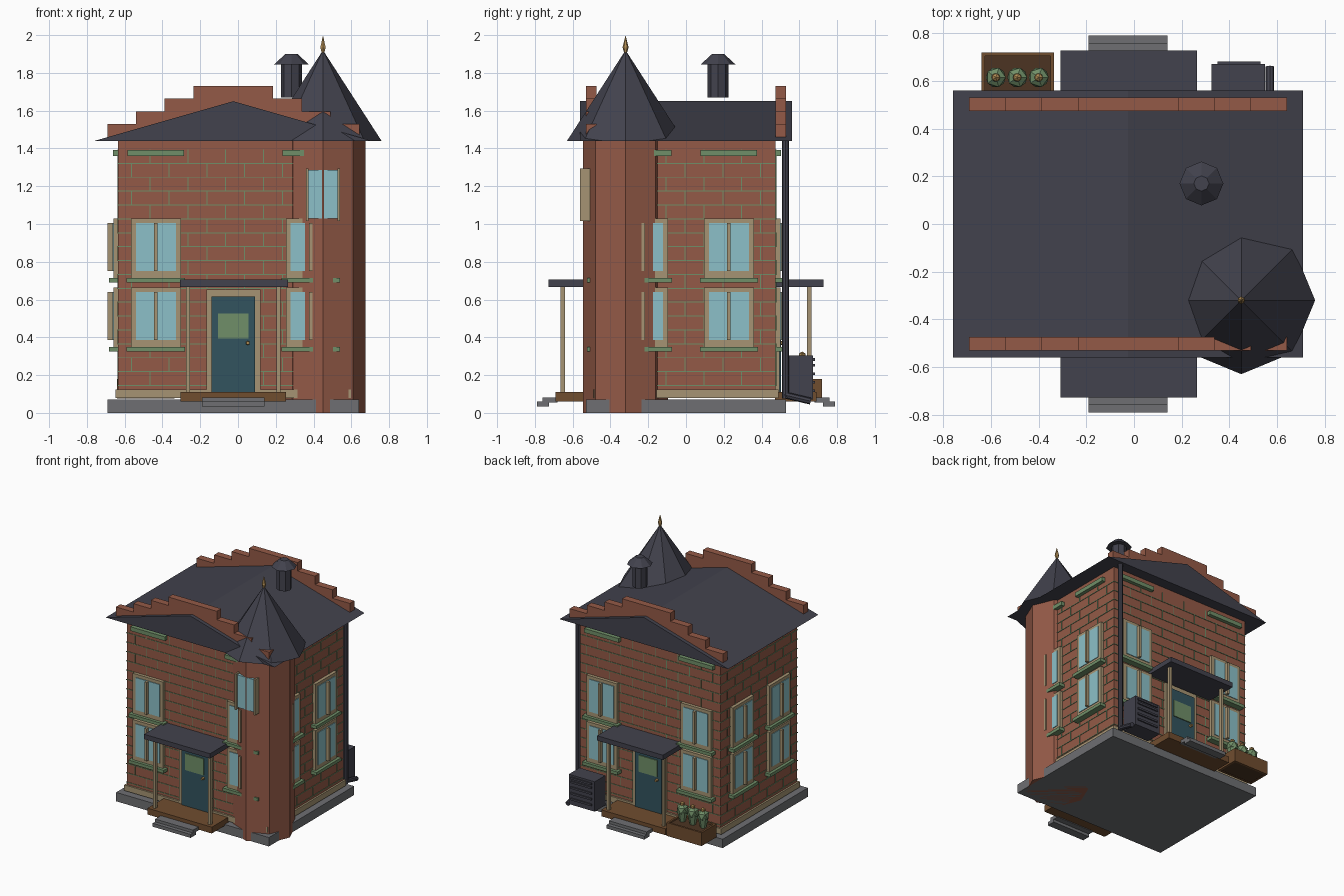
import bpy, bmesh, math
from mathutils import Matrix, Vector

if "Cube" in bpy.data.objects:
    bpy.data.objects.remove(bpy.data.objects["Cube"])

def mat(name, r, g, b):
    m = bpy.data.materials.new(name)
    lin = [((c / 255 + 0.055) / 1.055) ** 2.4 for c in (r, g, b)]
    m.diffuse_color = (*lin, 1)
    m.use_nodes = True
    m.node_tree.nodes["Principled BSDF"].inputs["Base Color"].default_value = m.diffuse_color
    return m

BRICK = mat("brick red", 148, 90, 71)
SLATE = mat("dark slate", 66, 66, 77)
TAN = mat("tan trim", 166, 148, 115)
GLASS = mat("window glass", 140, 192, 200)
GREEN = mat("sage green", 112, 143, 104)
TEAL = mat("teal door", 50, 84, 94)
STONE = mat("grey stone", 110, 111, 114)
WOOD = mat("brown wood", 112, 77, 47)
SOIL = mat("dark soil", 76, 52, 34)
GOLD = mat("gold", 176, 140, 84)

def finish(name, bm, m):
    bmesh.ops.recalc_face_normals(bm, faces=bm.faces)
    me = bpy.data.meshes.new(name)
    bm.to_mesh(me)
    bm.free()
    me.materials.append(m)
    ob = bpy.data.objects.new(name, me)
    bpy.context.collection.objects.link(ob)
    return ob

def boxes(name, m, items):
    """Each item: (x0, x1, y0, y1, z0, z1)."""
    bm = bmesh.new()
    for x0, x1, y0, y1, z0, z1 in items:
        mtx = Matrix.Translation(((x0 + x1) / 2, (y0 + y1) / 2, (z0 + z1) / 2)) @ \
            Matrix.Diagonal((abs(x1 - x0), abs(y1 - y0), abs(z1 - z0), 1))
        bmesh.ops.create_cube(bm, size=1, matrix=mtx)
    return finish(name, bm, m)

def cone(name, m, a, b, r1, r2, n=8):
    """Frustum from point a to point b."""
    a, b = Vector(a), Vector(b)
    rot = Vector((0, 0, 1)).rotation_difference(b - a).to_matrix().to_4x4()
    bm = bmesh.new()
    bmesh.ops.create_cone(bm, cap_ends=True, segments=n, radius1=r1, radius2=r2,
                          depth=(b - a).length, matrix=Matrix.Translation((a + b) / 2) @ rot)
    return finish(name, bm, m)

X0, X1, Y = -0.635, 0.585, 0.475   # outer wall planes
CX = -0.025

def on_wall(side, u0, u1, d0, d1, z0, z1):
    """Box placed on a wall: u along it, d outwards."""
    if side == "front":
        return (u0, u1, -Y - d0, -Y - d1, z0, z1)
    if side == "back":
        return (u0, u1, Y + d0, Y + d1, z0, z1)
    if side == "left":
        return (X0 - d0, X0 - d1, u0, u1, z0, z1)
    return (X1 + d0, X1 + d1, u0, u1, z0, z1)

# Main house masses
boxes("foundation", STONE, [(-0.69, 0.64, -0.53, 0.53, 0, 0.07)])
boxes("brick_walls", BRICK, [(X0, X1, -Y, Y, 0.08, 1.44)])
boxes("base_trim", TAN, [(X0 - 0.014, X1 + 0.014, -Y - 0.014, Y + 0.014, 0.08, 0.125)])

# Mortar courses and staggered joints
courses, step = [], 0.0735
for i in range(17):
    z = 0.145 + i * step
    courses.append((X0 - 0.004, X1 + 0.004, -Y - 0.004, Y + 0.004, z - 0.0025, z + 0.0025))
    for side, a, b in (("front", X0, X1), ("back", X0, X1), ("left", -Y, Y), ("right", -Y, Y)):
        u = a + (0.07 if i % 2 else 0.17)
        while u < b - 0.03:
            courses.append(on_wall(side, u - 0.0025, u + 0.0025, -0.01, 0.003, z, min(z + step, 1.43)))
            u += 0.2
boxes("mortar_lines", GREEN, courses)

# Gable roof prism
bm = bmesh.new()
ring = [[bm.verts.new((x, y, z)) for x, z in ((-0.76, 1.44), (0.71, 1.44), (CX, 1.65))]
        for y in (-0.56, 0.56)]
for r in ring:
    bm.faces.new(r)
for i in range(3):
    j = (i + 1) % 3
    bm.faces.new((ring[0][i], ring[0][j], ring[1][j], ring[1][i]))
finish("main_roof", bm, SLATE)

# Stepped parapets at both gables
steps = []
for s in (-1, 1):
    for k in range(3):
        for e in (-1, 1):
            o, i = 0.667 - 0.152 * k, 0.515 - 0.152 * k
            steps.append((CX + e * o, CX + e * i, s * 0.475, s * 0.53, 1.445, 1.53 + 0.0667 * k))
    steps.append((CX - 0.211, CX + 0.211, s * 0.475, s * 0.53, 1.445, 1.73))
boxes("stepped_gables", BRICK, steps)

# Corner tower with pointed roof and finial
TX, TY = 0.45, -0.32
cone("tower_wall", BRICK, (TX, TY, 0), (TX, TY, 1.45), 0.225, 0.225)
cone("tower_roof", SLATE, (TX, TY, 1.44), (TX, TY, 1.92), 0.31, 0)
cone("finial_base", GOLD, (TX, TY, 1.90), (TX, TY, 1.935), 0.006, 0.016, 6)
cone("finial_tip", GOLD, (TX, TY, 1.935), (TX, TY, 2.0), 0.016, 0, 6)
boxes("tower_window_glass", GLASS, [(TX - 0.08, TX + 0.08, -0.543, -0.50, 1.03, 1.285)])
boxes("tower_window_jambs", TAN, [(TX + e * 0.076, TX + e * 0.09, -0.56, -0.50, 1.015, 1.295)
                                  for e in (-1, 1)])

# Roof vent
VX, VY = 0.283, 0.17
cone("vent_pipe", SLATE, (VX, VY, 1.67), (VX, VY, 1.85), 0.055, 0.055)
cone("vent_cap", SLATE, (VX, VY, 1.845), (VX, VY, 1.90), 0.092, 0.032)

# Windows: two columns and two storeys on every wall
frames, panes, mullions, sills, lintels = [], [], [], [], []
for side in ("front", "back", "left", "right"):
    for c in ((-0.435, 0.385) if side in ("front", "back") else (-0.227, 0.227)):
        lintels.append(on_wall(side, c - 0.15, c + 0.15, 0, 0.028, 1.36, 1.392))
        for z in (0.385, 0.75):
            frames.append(on_wall(side, c - 0.132, c + 0.132, -0.01, 0.025, z - 0.035, z + 0.28))
            panes.append(on_wall(side, c - 0.106, c + 0.106, 0.02, 0.03, z, z + 0.255))
            mullions.append(on_wall(side, c - 0.009, c + 0.009, 0.02, 0.055, z, z + 0.255))
            sills.append(on_wall(side, c - 0.154, c + 0.154, 0, 0.048, z - 0.06, z - 0.035))
boxes("window_frames", TAN, frames)
boxes("window_panes", GLASS, panes)
boxes("window_mullions", TAN, mullions)
boxes("window_sills", GREEN, sills)
boxes("upper_lintels", GREEN, lintels)

# Front and back porches with doors
for side, s in (("front", -1), ("back", 1)):
    def b(u0, u1, d0, d1, z0, z1):
        return (u0, u1, s * d0, s * d1, z0, z1)
    boxes(side + "_porch_floor", WOOD, [b(-0.305, 0.255, 0.47, 0.69, 0.06, 0.11)])
    boxes(side + "_steps", STONE, [b(-0.19, 0.14, 0.725, 0.79, 0.033, 0.06),
                                   b(-0.19, 0.14, 0.68, 0.76, 0.055, 0.082)])
    boxes(side + "_awning", SLATE, [b(-0.308, 0.265, 0.47, 0.727, 0.667, 0.705)])
    boxes(side + "_posts", TAN, [b(x - 0.01, x + 0.01, 0.64, 0.665, 0.11, 0.67)
                                 for x in (-0.265, 0.215)])
    boxes(side + "_door_frame", TAN, [b(CX - 0.143, CX + 0.143, 0.47, 0.495, 0.11, 0.652)])
    boxes(side + "_door", TEAL, [b(CX - 0.115, CX + 0.115, 0.47, 0.503, 0.11, 0.617)])
    boxes(side + "_door_panel", GREEN, [b(CX - 0.08, CX + 0.08, 0.5, 0.51, 0.395, 0.525)])
    kx = CX - s * 0.077
    cone(side + "_door_knob", GOLD, (kx, s * 0.5, 0.37), (kx, s * 0.525, 0.37), 0.012, 0.009, 6)

# Rear downspout with outlet
cone("downspout", SLATE, (0.57, 0.527, 0.075), (0.57, 0.527, 1.45), 0.018, 0.018)
cone("downspout_outlet", SLATE, (0.57, 0.52, 0.095), (0.57, 0.66, 0.062), 0.018, 0.018)

# Rear cooling unit with louvres
boxes("cooling_unit", SLATE, [(0.325, 0.55, 0.54, 0.672, 0.07, 0.305)])
boxes("cooling_louvres", SLATE, [(0.35, 0.53, 0.67, 0.682, z, z + 0.015)
                                 for z in (0.11, 0.155, 0.2, 0.245, 0.275)])

# Rear planter with bushes
boxes("planter_sides", WOOD, [(-0.64, -0.335, 0.705, 0.72, 0.075, 0.18),
                              (-0.64, -0.335, 0.535, 0.55, 0.075, 0.18),
                              (-0.64, -0.625, 0.54, 0.715, 0.075, 0.18),
                              (-0.35, -0.335, 0.54, 0.715, 0.075, 0.18)])
boxes("planter_soil", SOIL, [(-0.63, -0.345, 0.54, 0.71, 0.078, 0.168)])
for i in range(3):
    px, py = -0.58 + 0.09 * i, 0.615
    cone("bush_stem_%d" % i, GREEN, (px, py, 0.16), (px, py, 0.25), 0.02, 0.04, 6)
    for name, m, z, r in (("bush", GREEN, 0.262, 0.047), ("blossom", GOLD, 0.305, 0.02)):
        bm = bmesh.new()
        bmesh.ops.create_icosphere(bm, subdivisions=1, radius=r,
                                   matrix=Matrix.Translation((px, py, z)))
        finish("%s_%d" % (name, i), bm, m)
